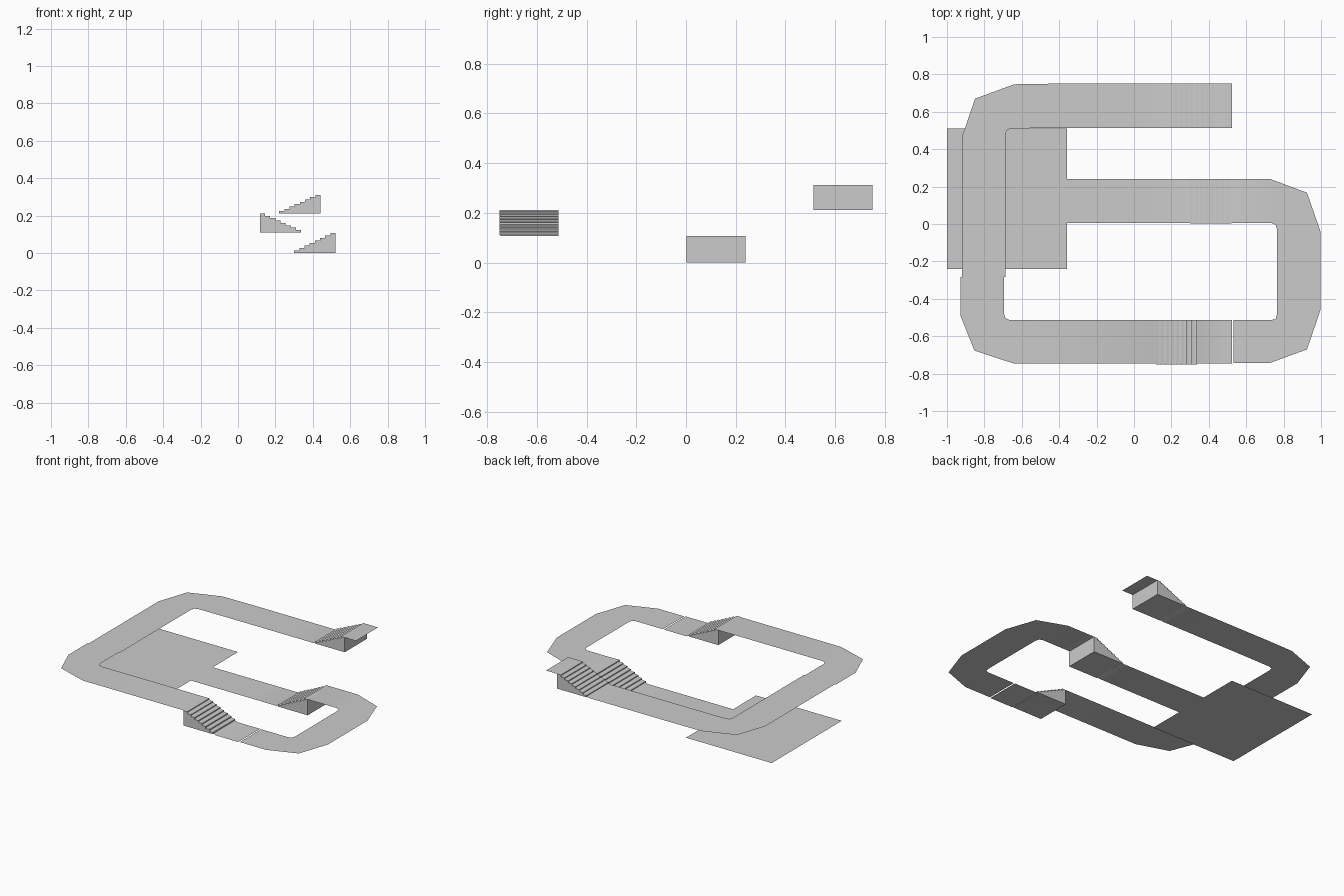
import bpy, bmesh, math

if "Cube" in bpy.data.objects:
    bpy.data.objects.remove(bpy.data.objects["Cube"])

L1, L2, L3, L4 = 0.0, 0.106, 0.211, 0.311   # floor levels


def make(name, verts, faces, smooth=False):
    me = bpy.data.meshes.new(name)
    me.from_pydata(verts, [], faces)
    bm = bmesh.new()
    bm.from_mesh(me)
    bmesh.ops.recalc_face_normals(bm, faces=bm.faces)
    # open floor sheets face upwards
    if smooth and sum(f.normal.z for f in bm.faces) < 0:
        bmesh.ops.reverse_faces(bm, faces=bm.faces)
    bm.to_mesh(me)
    bm.free()
    ob = bpy.data.objects.new(name, me)
    bpy.context.collection.objects.link(ob)
    if smooth:
        bpy.context.view_layer.objects.active = ob
        ob.select_set(True)
        bpy.ops.object.shade_smooth_by_angle(angle=math.radians(30))
        ob.select_set(False)
    return ob


def walkway(name, sections):
    """Sheet lofted through (outer xy, inner xy, z) cross-sections."""
    verts = []
    for a, b, z in sections:
        verts += [(*a, z), (*b, z)]
    faces = [(2*i, 2*i+1, 2*i+3, 2*i+2) for i in range(len(sections) - 1)]
    return make(name, verts, faces, True)


def straight(y0, y1, stops):
    return [((x, y0), (x, y1), z) for x, z in stops]


def stairs(name, x0, x1, y0, y1, z0, z1, n=8):
    """Solid stair block climbing from x0 to x1."""
    prof = [(x0, z0)]
    for i in range(n):
        z = z0 + (z1 - z0) * (i + 1) / n
        prof += [(x0 + (x1 - x0) * (i + k) / n, z) for k in (0, 1)]
    prof.append((x1, z0))
    m = len(prof)
    verts = [(x, y, z) for y in (y0, y1) for x, z in prof]
    faces = [tuple(range(m)), tuple(range(2*m - 1, m - 1, -1))]
    faces += [(i, (i+1) % m, m + (i+1) % m, m + i) for i in range(m)]
    return make(name, verts, faces)


# ground plate
make("start_floor", [(-1, -.24, 0), (-.357, -.24, 0), (-.357, .51, 0), (-1, .51, 0)],
     [(0, 1, 2, 3)], True)

# lower walkway, ramp under the first stairs and right-hand turn
walkway("lower_walkway",
        straight(.24, .005, [(-.357, L1), (.12, L1), (.285, L1), (.507, L2)]) + [
            ((.73, .24), (.735, .005), L2),
            ((.925, .167), (.757, -.003), L2),
            ((.997, -.04), (.765, -.03), L2),
            ((.997, -.46), (.765, -.48), L2),
            ((.925, -.67), (.757, -.507), L2),
            ((.73, -.742), (.735, -.514), L2),
            ((.533, -.742), (.533, -.514), L2)])

# middle walkway, ramp under the second stairs and lower left turn
walkway("middle_walkway",
        straight(-.747, -.513, [(.525, L2), (.355, L2), (.133, L3)]) + [
            ((-.64, -.747), (-.665, -.513), L3),
            ((-.853, -.677), (-.687, -.505), L3),
            ((-.928, -.49), (-.695, -.48), L3),
            ((-.928, -.283), (-.695, -.283), L3)])

# upper walkway, upper left turn and ramp under the third stairs
walkway("upper_walkway", [
        ((-.92, -.283), (-.687, -.283), L3),
        ((-.92, .465), (-.687, .48), L3),
        ((-.85, .67), (-.679, .503), L3),
        ((-.64, .747), (-.655, .511), L3)] +
        straight(.75, .513, [(-.45, L3), (.04, L3), (.205, L3), (.427, L4), (.525, L4)]))

# three stair blocks
stairs("first_stairs", .30, .521, .002, .24, L1, L2)
stairs("second_stairs", .338, .117, -.75, -.513, L2 + .004, L3)
stairs("third_stairs", .22, .441, .513, .75, L3, L4)
